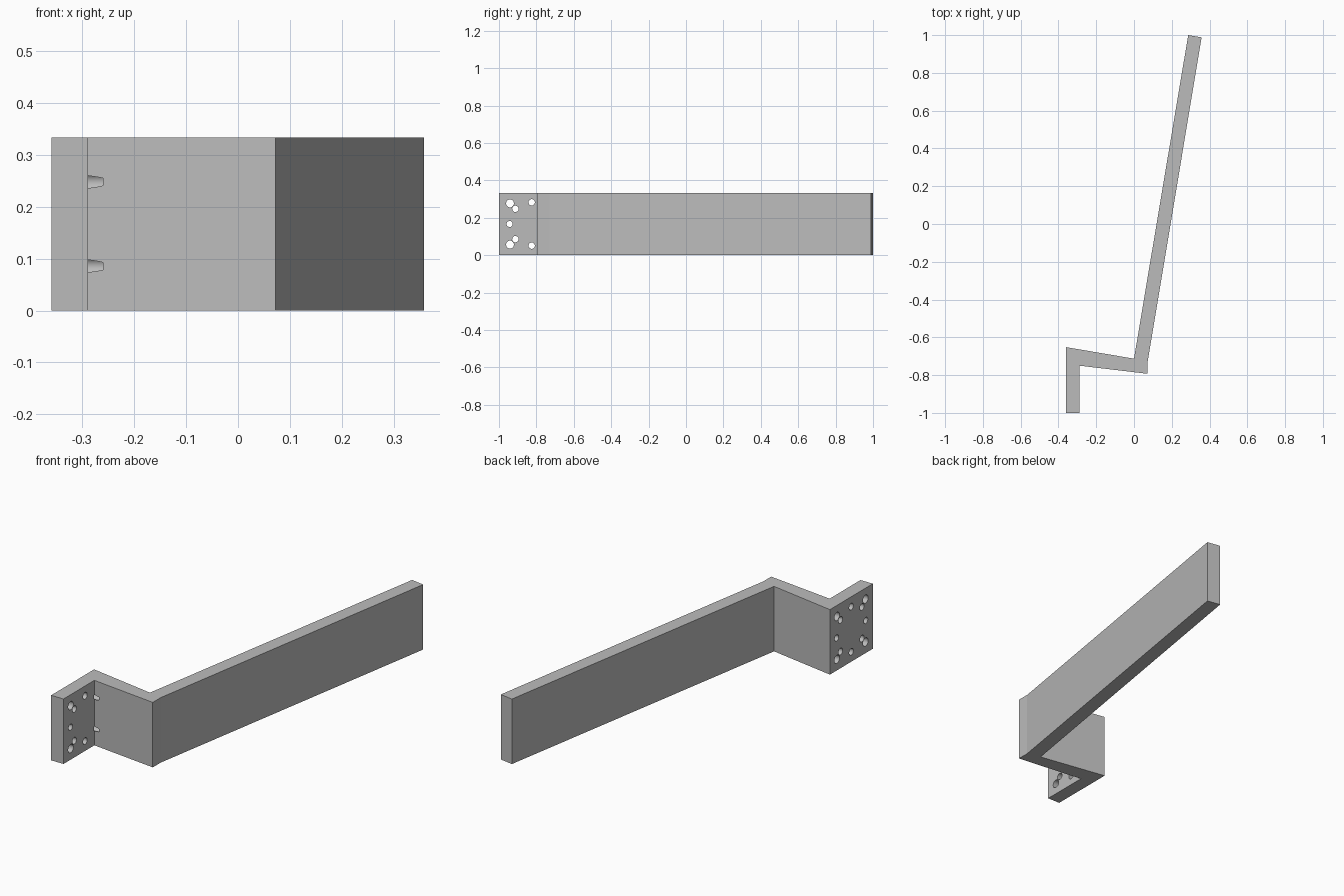
import bpy
import bmesh
from math import radians
from mathutils import Matrix

cube = bpy.data.objects.get("Cube")
if cube:
    bpy.data.objects.remove(cube, do_unlink=True)

HEIGHT = 0.333
PLATE_Y, MID_Z = -0.825, HEIGHT / 2    # centre of the bolt pattern

grey = bpy.data.materials.new("mid grey")
grey.use_nodes = True
grey.diffuse_color = (0.5, 0.5, 0.5, 1)
grey.node_tree.nodes["Principled BSDF"].inputs["Base Color"].default_value = (0.5, 0.5, 0.5, 1)


def make_object(name, bm):
    bmesh.ops.recalc_face_normals(bm, faces=bm.faces)
    mesh = bpy.data.meshes.new(name)
    bm.to_mesh(mesh)
    bm.free()
    mesh.materials.append(grey)
    obj = bpy.data.objects.new(name, mesh)
    bpy.context.collection.objects.link(obj)
    return obj


# Bracket: plan outline of plate, web and long arm, extruded upward
outline = [(-0.359, -1), (-0.289, -1), (-0.289, -0.75), (0.072, -0.793),
           (0.072, -0.73), (0.358, 0.988), (0.287, 1), (0, -0.713), (-0.359, -0.652)]
bm = bmesh.new()
base = bm.faces.new([bm.verts.new((x, y, 0)) for x, y in outline])
top = bmesh.ops.extrude_face_region(bm, geom=[base])["geom"]
bmesh.ops.translate(bm, vec=(0, 0, HEIGHT),
                    verts=[g for g in top if isinstance(g, bmesh.types.BMVert)])
bracket = make_object("angled_bracket", bm)

# Bolt holes: offsets from the pattern centre and radius, mirrored both ways
holes = set()
for dy, dz, radius in [(0.116, 0.11, 0.021), (0.087, 0.081, 0.017),
                       (0.118, 0, 0.016), (0, 0.116, 0.017)]:
    for sy in (-1, 1):
        for sz in (-1, 1):
            holes.add((PLATE_Y + sy * dy, MID_Z + sz * dz, radius))

# Drills enter from the outer plate face and stop inside the web
bm = bmesh.new()
start, end = -0.42, -0.26
for y, z, radius in sorted(holes):
    place = Matrix.Translation(((start + end) / 2, y, z)) @ Matrix.Rotation(radians(90), 4, "Y")
    bmesh.ops.create_cone(bm, cap_ends=True, segments=48, radius1=radius,
                          radius2=radius, depth=end - start, matrix=place)
drills = make_object("hole_cutter", bm)
drills.hide_render = True

cut = bracket.modifiers.new("bolt holes", "BOOLEAN")
cut.operation = "DIFFERENCE"
cut.solver = "EXACT"
cut.object = drills

bpy.ops.object.select_all(action="DESELECT")
bracket.select_set(True)
bpy.context.view_layer.objects.active = bracket
bpy.ops.object.modifier_apply(modifier=cut.name)
bpy.data.objects.remove(drills, do_unlink=True)

# Smooth hole walls only; every bend of the bracket stays crisp
bpy.ops.object.shade_smooth_by_angle(angle=radians(8.5))
